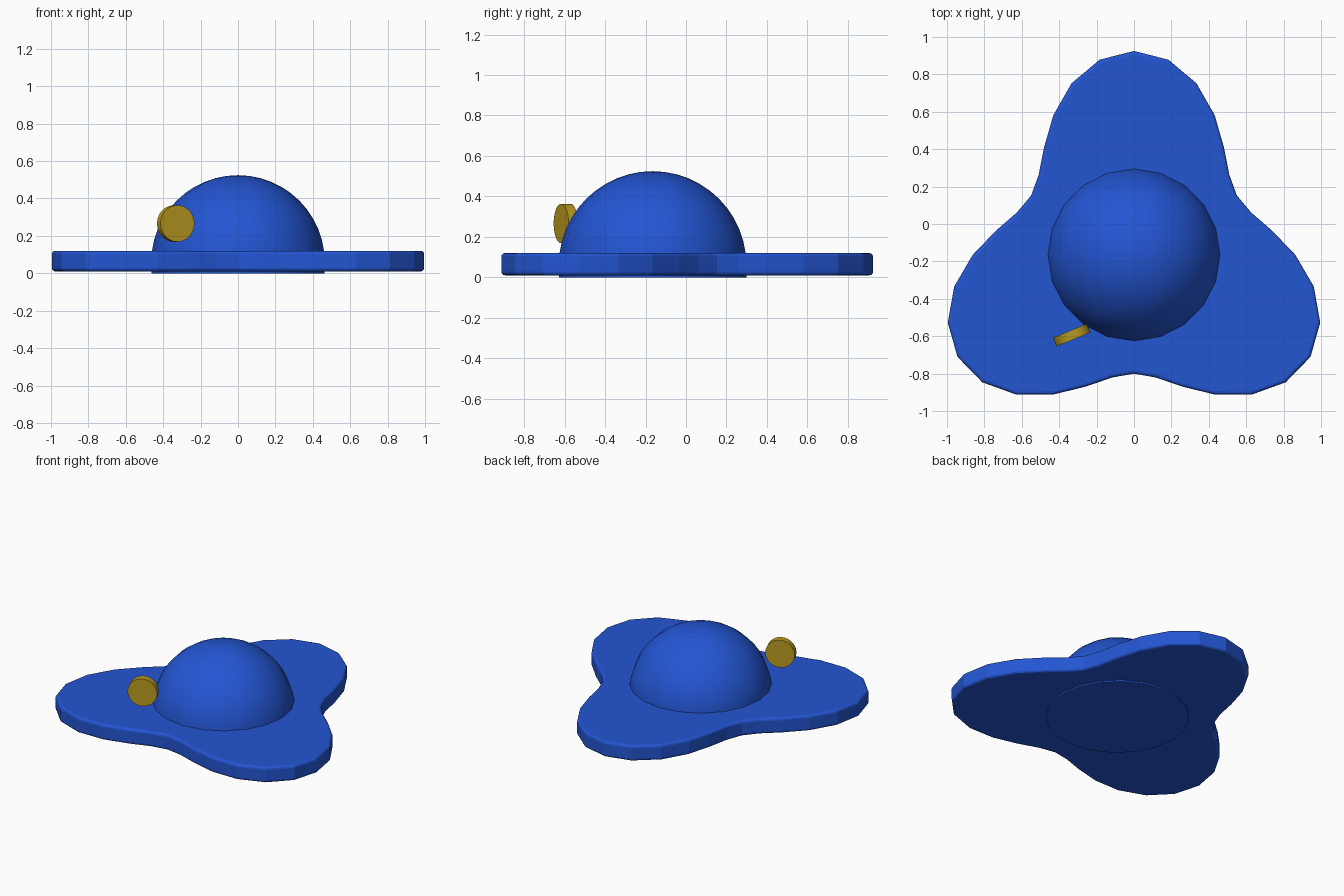
import bpy, bmesh, math
from mathutils import Matrix, Vector

if "Cube" in bpy.data.objects:
    bpy.data.objects.remove(bpy.data.objects["Cube"])

CY = -0.165  # centre of the crown in y


def material(name, rgb):
    m = bpy.data.materials.new(name)
    m.diffuse_color = (*rgb, 1)
    m.use_nodes = True
    m.node_tree.nodes["Principled BSDF"].inputs["Base Color"].default_value = m.diffuse_color
    return m


blue = material("royal blue", (0.017, 0.092, 0.65))
gold = material("gold", (0.48, 0.32, 0.015))


def add_object(name, bm, mat):
    bmesh.ops.recalc_face_normals(bm, faces=bm.faces)
    me = bpy.data.meshes.new(name)
    bm.to_mesh(me)
    bm.free()
    me.materials.append(mat)
    ob = bpy.data.objects.new(name, me)
    bpy.context.collection.objects.link(ob)
    return ob


def smooth(ob, degrees):
    bpy.ops.object.select_all(action='DESELECT')
    ob.select_set(True)
    bpy.context.view_layer.objects.active = ob
    bpy.ops.object.shade_smooth_by_angle(angle=math.radians(degrees))


# Brim: three-lobed slab with rounded rims
bm = bmesh.new()
ring = []
for i in range(36):
    a = math.radians(10 * i)
    r = 0.8625 + 0.2275 * math.cos(3 * a)
    ring.append(bm.verts.new((r * math.sin(a), CY + r * math.cos(a), 0.01)))
base = bm.faces.new(ring)
top = bmesh.ops.extrude_face_region(bm, geom=[base], use_keep_orig=True)
bmesh.ops.translate(bm, vec=(0, 0, 0.11),
                    verts=[v for v in top["geom"] if isinstance(v, bmesh.types.BMVert)])
rims = [e for e in bm.edges if abs(e.verts[0].co.z - e.verts[1].co.z) < 1e-5]
bmesh.ops.bevel(bm, geom=rims, offset=0.018, segments=3, profile=0.5, affect='EDGES')
add_object("brim", bm, blue)

# Crown: hemisphere on a short straight band, closed underneath
R, N, STEPS, Z0 = 0.4635, 20, 12, 0.061
profile = [(R, 0.0)] + [(R * math.cos(t), Z0 + R * math.sin(t))
                        for t in (math.pi / 2 * k / STEPS for k in range(STEPS))]
bm = bmesh.new()
rings = [[bm.verts.new((r * math.sin(math.tau * i / N), CY + r * math.cos(math.tau * i / N), z))
          for i in range(N)] for r, z in profile]
for lo, hi in zip(rings, rings[1:]):
    for i in range(N):
        j = (i + 1) % N
        bm.faces.new((lo[i], lo[j], hi[j], hi[i]))
tip = bm.verts.new((0, CY, Z0 + R))
for i in range(N):
    bm.faces.new((rings[-1][i], rings[-1][(i + 1) % N], tip))
bm.faces.new(rings[0])
smooth(add_object("crown", bm, blue), 40)

# Button: upright disc on the front left of the crown
bm = bmesh.new()
axis = Vector((0.38, -0.925, 0)).normalized()
turn = axis.to_track_quat('Z', 'Y').to_matrix().to_4x4()
bmesh.ops.create_cone(bm, cap_ends=True, segments=48, radius1=0.0975, radius2=0.0975, depth=0.05,
                      matrix=Matrix.Translation((-0.333, -0.594, 0.266)) @ turn)
smooth(add_object("button", bm, gold), 30)
